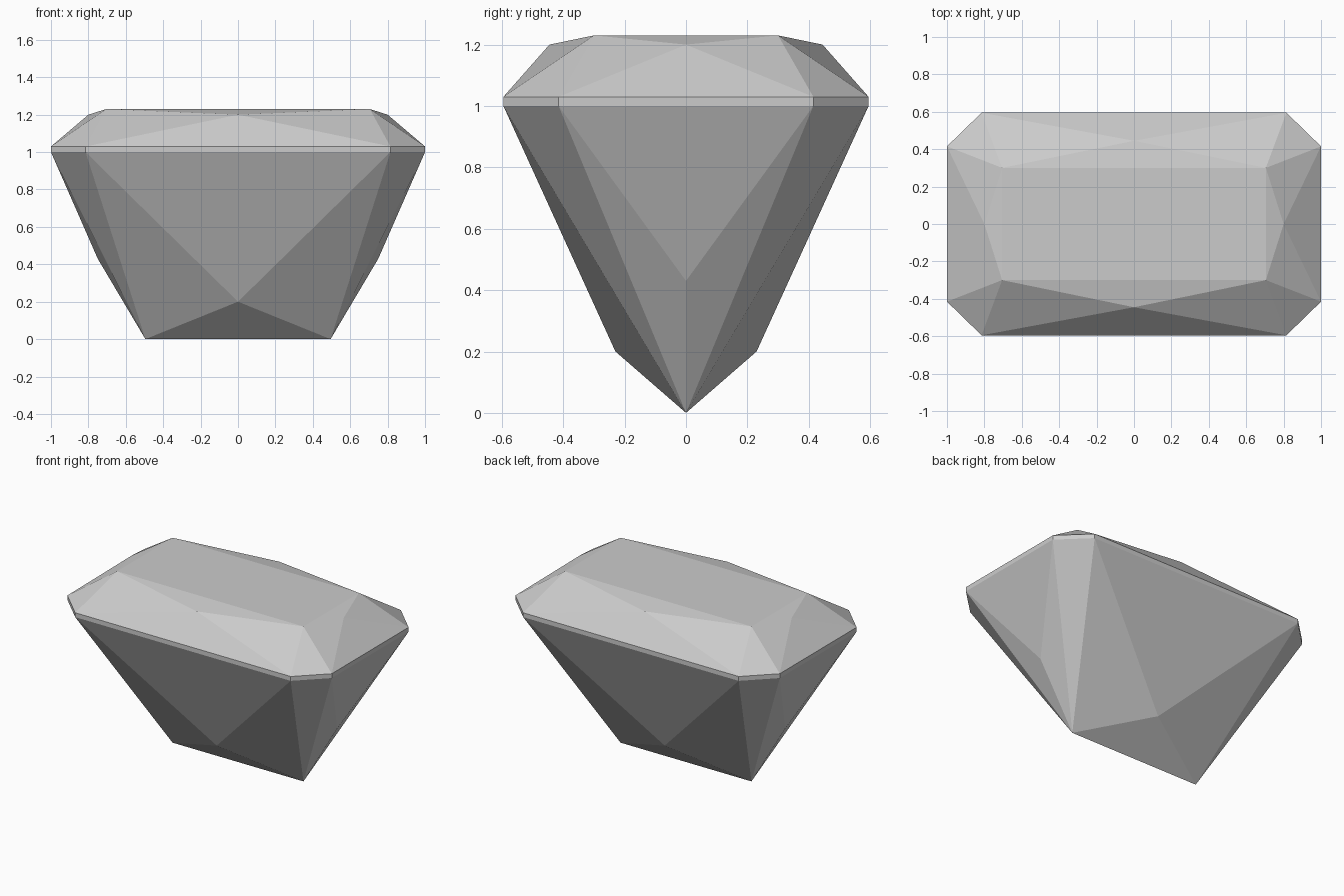
import bpy
import bmesh

cube = bpy.data.objects.get("Cube")
if cube:
    bpy.data.objects.remove(cube, do_unlink=True)

# Single stone colour
stone = bpy.data.materials.new("pale grey stone")
stone.use_nodes = True
colour = (0.6, 0.6, 0.6, 1)
stone.diffuse_color = colour
stone.node_tree.nodes["Principled BSDF"].inputs["Base Color"].default_value = colour

# Key points of one quarter: girdle corners, table, facet midpoints and keel
GIRDLE_LOW, GIRDLE_HIGH = 1.0, 1.03
LONG = (0.815, 0.595)
SHORT = (1.0, 0.415)
TABLE = (0.705, 0.3, 1.23)
CROWN_LONG, CROWN_SHORT = (0, 0.445, 1.2), (0.8, 0, 1.2)
KEEL = (0.495, 0, 0)
BASE_LONG, BASE_SHORT = (0, 0.23, 0.2), (0.75, 0, 0.43)

bm = bmesh.new()
verts = {}


def facet(points, sx, sy):
    """Add one facet, reflected into the chosen quarter."""
    corners = []
    for x, y, z in points:
        key = (x * sx + 0.0, y * sy + 0.0, z)
        if key not in verts:
            verts[key] = bm.verts.new(key)
        corners.append(verts[key])
    if not bm.faces.get(corners):
        bm.faces.new(corners)


def flip(p, axis):
    return tuple(-c if i == axis else c for i, c in enumerate(p))


def half(z, table_or_keel, long_mid, short_mid, sx, sy):
    """Facets fanning from the girdle to the crown or the keel."""
    a, b = (*LONG, z), (*SHORT, z)
    facet((a, b, table_or_keel), sx, sy)
    facet((a, table_or_keel, long_mid), sx, sy)
    facet((b, short_mid, table_or_keel), sx, sy)
    facet((a, long_mid, flip(a, 0)), sx, sy)
    facet((b, flip(b, 1), short_mid), sx, sy)
    facet((table_or_keel, flip(table_or_keel, 0), long_mid), sx, sy)


for sx in (1, -1):
    for sy in (1, -1):
        # Crown and tapering base
        half(GIRDLE_HIGH, TABLE, CROWN_LONG, CROWN_SHORT, sx, sy)
        half(GIRDLE_LOW, KEEL, BASE_LONG, BASE_SHORT, sx, sy)
        # Small crown facet beside the table's short edge
        facet((TABLE, CROWN_SHORT, flip(TABLE, 1)), sx, sy)
        # Narrow girdle band
        lo_a, hi_a = (*LONG, GIRDLE_LOW), (*LONG, GIRDLE_HIGH)
        lo_b, hi_b = (*SHORT, GIRDLE_LOW), (*SHORT, GIRDLE_HIGH)
        facet((lo_a, lo_b, hi_b, hi_a), sx, sy)
        facet((lo_a, hi_a, flip(hi_a, 0), flip(lo_a, 0)), sx, sy)
        facet((lo_b, flip(lo_b, 1), flip(hi_b, 1), hi_b), sx, sy)

# Flat table on top
facet((TABLE, flip(TABLE, 0), flip(flip(TABLE, 0), 1), flip(TABLE, 1)), 1, 1)

bmesh.ops.recalc_face_normals(bm, faces=bm.faces[:])
mesh = bpy.data.meshes.new("faceted_gem")
bm.to_mesh(mesh)
bm.free()
mesh.materials.append(stone)
gem = bpy.data.objects.new("faceted_gem", mesh)
bpy.context.collection.objects.link(gem)
